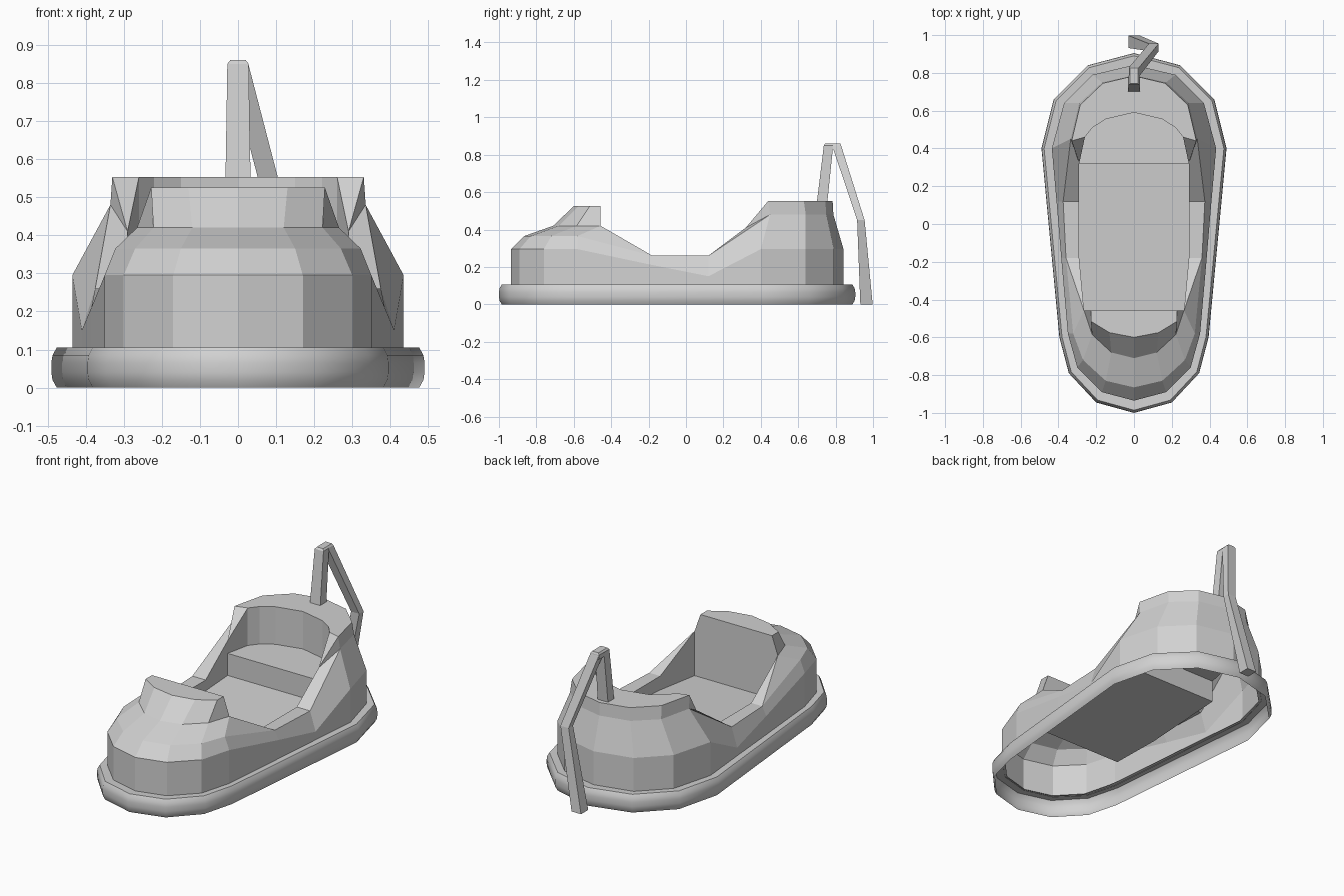
import bpy, bmesh, math
from mathutils import Vector

if "Cube" in bpy.data.objects:
    bpy.data.objects.remove(bpy.data.objects["Cube"])

grey = bpy.data.materials.new("light_grey")
grey.use_nodes = True
grey.diffuse_color = (.64, .64, .64, 1)
grey.node_tree.nodes["Principled BSDF"].inputs["Base Color"].default_value = (.64, .64, .64, 1)


def flat(points, z):
    return [(x, y, z) for x, y in points]


def poly(bm, points):
    bm.faces.new([bm.verts.new(p) for p in points])


def loft(bm, *rows):
    """Quads between neighbouring rows of equal length."""
    for low, high in zip(rows, rows[1:]):
        for i in range(len(low) - 1):
            poly(bm, (low[i], low[i + 1], high[i + 1], high[i]))


def finish(bm, name, mirror=False, smooth=None):
    if mirror:
        half = bm.faces[:]
        copy = bmesh.ops.duplicate(bm, geom=bm.verts[:] + bm.edges[:] + half)
        for v in [g for g in copy["geom"] if isinstance(g, bmesh.types.BMVert)]:
            v.co.x *= -1
    bmesh.ops.remove_doubles(bm, verts=bm.verts[:], dist=.0005)
    bmesh.ops.recalc_face_normals(bm, faces=bm.faces[:])
    mesh = bpy.data.meshes.new(name)
    bm.to_mesh(mesh)
    bm.free()
    mesh.materials.append(grey)
    obj = bpy.data.objects.new(name, mesh)
    bpy.context.collection.objects.link(obj)
    if smooth:
        bpy.ops.object.select_all(action="DESELECT")
        obj.select_set(True)
        bpy.context.view_layer.objects.active = obj
        bpy.ops.object.shade_smooth_by_angle(angle=math.radians(smooth))


BASE, SEAT, TOP, BENCH_Y, DASH_Y = .1, .337, .553, .32, -.457


def floor_z(y):
    """The floor falls gently towards the front."""
    return .21 + .06 * (y - BENCH_Y)


# Hood
bm = bmesh.new()
nose = [(0, -.935), (.17, -.89), (.3, -.76), (.35, -.58)]
shoulder = flat(nose, .295)
brow = flat([(0, -.865), (.15, -.83), (.27, -.72), (.322, -.58)], .365)
dash = flat([(0, -.71), (.12, -.68), (.222, -.585), (.265, DASH_Y)], .42)
crest = flat([(0, -.6), (.13, -.575), (.228, -.515), (.228, DASH_Y)], .525)
loft(bm, flat(nose, BASE), shoulder, brow, dash, crest)
poly(bm, crest + [(0, DASH_Y, .525)])
poly(bm, [(0, DASH_Y, .525), crest[-1], dash[-1],
          (.265, DASH_Y, floor_z(DASH_Y)), (0, DASH_Y, floor_z(DASH_Y))])
finish(bm, "hood", mirror=True)

# Low sides with the door sill and inner walls
bm = bmesh.new()
side = [(.35, -.58), (.385, -.18), (.41, .12), (.435, .4)]
waist = [(*p, z) for p, z in zip(side, (.295, .21, .15, .295))]
sill_out = [brow[-1], (.36, -.18, .26), (.375, .12, .26), (.335, .45, .48)]
sill_in = [dash[-1], (.29, -.18, .26), (.29, .12, .26), (.29, BENCH_Y, .41)]
inner_foot = [(x, y, floor_z(y)) for x, y, z in sill_in]
loft(bm, flat(side, BASE), waist, sill_out)
loft(bm, sill_out[1:], sill_in[1:])
poly(bm, [sill_out[0], sill_out[1], sill_in[0]])
poly(bm, [sill_in[0], sill_out[1], sill_in[1]])
loft(bm, sill_in, inner_foot)
finish(bm, "body_sides", mirror=True)

# Rear cowl and curved backrest
bm = bmesh.new()
tail = [(.435, .4), (.37, .64), (.22, .79), (0, .842)]
upper = flat([(.335, .45), (.29, .64), (.17, .75), (0, .788)], .48)
rim = flat([(.33, .44), (.285, .63), (.165, .745), (0, .784)], TOP)
back = [(.26, .46), (.22, .51), (.15, .555), (0, .59)]
loft(bm, flat(tail, BASE), flat(tail, .295), upper, rim, flat(back, TOP), flat(back, SEAT))
wing = sill_in[-1]
poly(bm, [upper[0], wing, rim[0]])
poly(bm, [wing, (*back[0], TOP), rim[0]])
poly(bm, [wing, (.29, BENCH_Y, SEAT), (*back[0], SEAT), (*back[0], TOP)])
finish(bm, "rear_cowl", mirror=True)

# Bench seat and floor
bm = bmesh.new()
bench_edge = [(0, BENCH_Y, SEAT), (.29, BENCH_Y, SEAT)]
poly(bm, bench_edge + flat(back, SEAT))
loft(bm, bench_edge, [(x, y, floor_z(y)) for x, y, z in bench_edge])
finish(bm, "bench_seat", mirror=True)
bm = bmesh.new()
poly(bm, [(0, DASH_Y, floor_z(DASH_Y))] + inner_foot + [(0, BENCH_Y, floor_z(BENCH_Y))])
finish(bm, "floor", mirror=True)

# Rubber bumper: rounded strip swept round the outline
half = [(0, -1), (.2, -.945), (.345, -.79), (.395, -.6),
        (.49, .4), (.425, .66), (.245, .84), (0, .905)]
outline = [Vector(p) for p in half + [(-x, y) for x, y in half[-2:0:-1]]]
section = [(.014, 0), (.003, .02), (0, .04), (0, .065), (.003, .085), (.014, .105), (.07, .102)]


def inset(i, amount):
    here = outline[i]
    a = (here - outline[i - 1]).normalized()
    b = (outline[(i + 1) % len(outline)] - here).normalized()
    m = (Vector((-a.y, a.x)) + Vector((-b.y, b.x))).normalized()
    return here + m * amount / m.dot(Vector((-a.y, a.x)))


bm = bmesh.new()
rings = [[(*inset(i % len(outline), d), z) for i in range(len(outline) + 1)] for d, z in section]
loft(bm, *rings)
finish(bm, "bumper", smooth=40)


# Power pole: square bars
def bar(name, stops):
    bm = bmesh.new()
    rows = []
    for x, y, z, w, d in stops:
        rows.append([(x + i * w, y + j * d, z)
                     for i, j in ((-1, -1), (1, -1), (1, 1), (-1, 1), (-1, -1))])
    loft(bm, *rows)
    poly(bm, rows[0][:4])
    poly(bm, rows[-1][:4])
    finish(bm, name)


bar("pole_front", [(0, .727, .54, .033, .028), (0, .762, .85, .028, .025), (0, .767, .86, .02, .022)])
bar("pole_top", [(0, .785, .825, .027, .045), (0, .785, .85, .027, .045), (0, .785, .86, .02, .04)])
bar("pole_rear", [(0, .965, 0, .03, .033), (.105, .935, .45, .026, .02), (0, .805, .85, .027, .024)])
